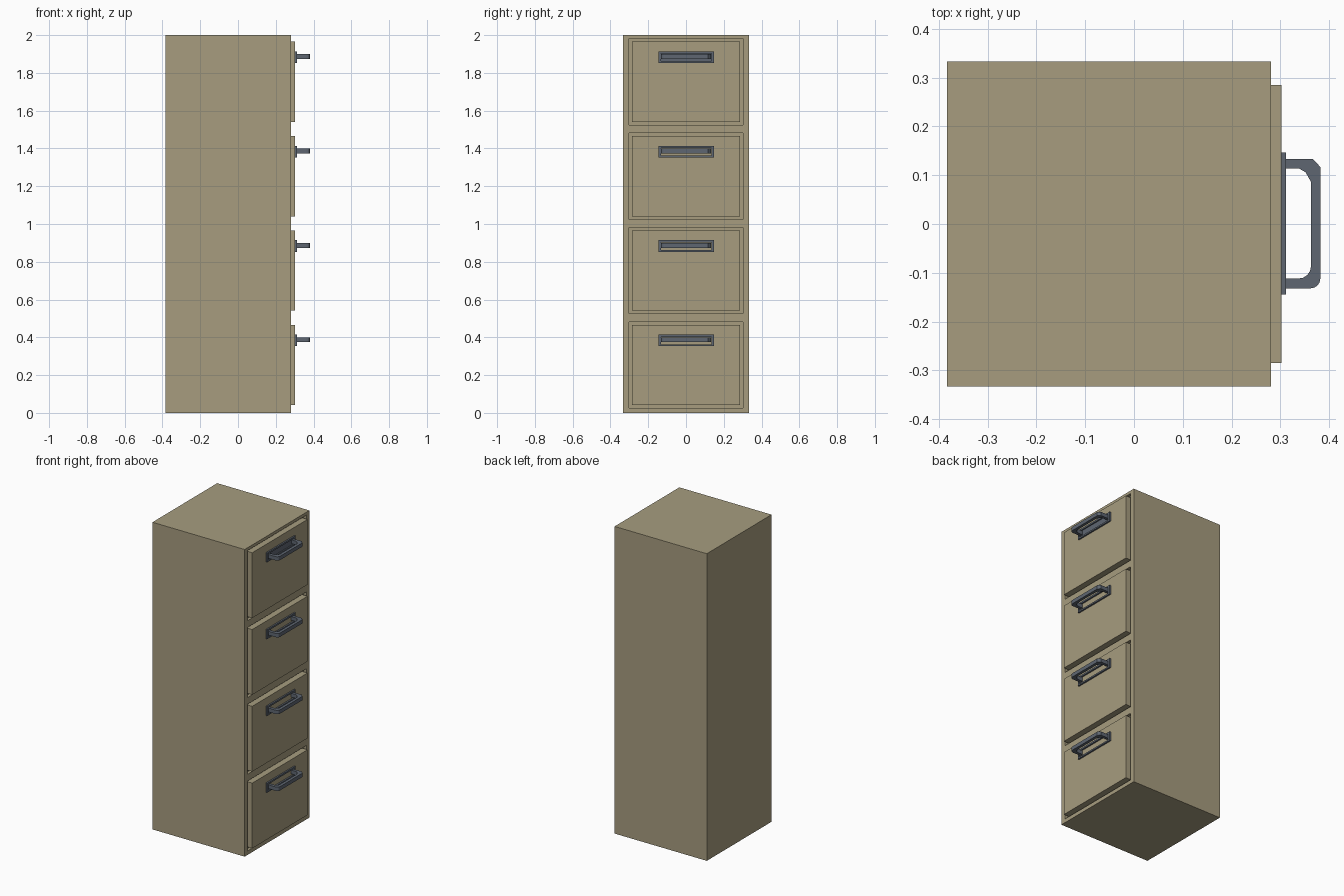
import bpy, bmesh, math

if "Cube" in bpy.data.objects:
    bpy.data.objects.remove(bpy.data.objects["Cube"])


def material(name, color):
    m = bpy.data.materials.new(name)
    m.diffuse_color = (*color, 1)
    m.use_nodes = True
    m.node_tree.nodes["Principled BSDF"].inputs["Base Color"].default_value = m.diffuse_color
    return m


beige = material("beige painted metal", (0.385, 0.335, 0.212))
grey = material("dark grey metal", (0.112, 0.133, 0.165))


def finish(name, bm, mat):
    bmesh.ops.recalc_face_normals(bm, faces=bm.faces)
    me = bpy.data.meshes.new(name)
    bm.to_mesh(me)
    bm.free()
    me.materials.append(mat)
    ob = bpy.data.objects.new(name, me)
    bpy.context.collection.objects.link(ob)
    return ob


def add_box(bm, x, y, z):
    vs = bmesh.ops.create_cube(bm, size=1)["verts"]
    for v in vs:
        v.co = [r[0] if c < 0 else r[1] for c, r in zip(v.co, (x, y, z))]


def boxes(name, mat, *specs):
    bm = bmesh.new()
    for s in specs:
        add_box(bm, *s)
    return finish(name, bm, mat)


ROWS = [0.0, 0.5, 1.0, 1.5]

# Cabinet with four shallow drawer openings
cabinet = boxes("cabinet", beige, ((-0.383, 0.281), (-0.333, 0.333), (0, 2)))
cutter = boxes("opening_cutter", beige,
               *[((0.261, 0.4), (-0.302, 0.302), (z + 0.025, z + 0.481)) for z in ROWS])
cutter.hide_render = True
mod = cabinet.modifiers.new("openings", "BOOLEAN")
mod.object = cutter
mod.operation = "DIFFERENCE"
mod.solver = "EXACT"
bpy.context.view_layer.objects.active = cabinet
bpy.ops.object.modifier_apply(modifier=mod.name)
bpy.data.objects.remove(cutter)


# Pull handle: flat U profile with softened corners
def arc(cx, cy, r, a0, a1, n=4):
    return [(cx + r * math.cos(math.radians(a0 + (a1 - a0) * i / n)),
             cy + r * math.sin(math.radians(a0 + (a1 - a0) * i / n))) for i in range(n + 1)]


def handle(name, z0, z1):
    pts = [(0.302, -0.132)] + arc(0.362, -0.112, 0.02, -90, 0)
    pts += [(0.382, 0.117), (0.367, 0.133), (0.302, 0.133), (0.302, 0.114)]
    pts += [(0.338, 0.114), (0.352, 0.106), (0.363, 0.086)]
    pts += arc(0.337, -0.086, 0.026, 0, -90) + [(0.302, -0.112)]
    bm = bmesh.new()
    f = bm.faces.new([bm.verts.new((x, y, z0)) for x, y in pts])
    ext = bmesh.ops.extrude_face_region(bm, geom=[f])["geom"]
    for v in ext:
        if isinstance(v, bmesh.types.BMVert):
            v.co.z = z1
    return finish(name, bm, grey)


for i, z in enumerate(ROWS, 1):
    # Drawer front
    boxes(f"drawer_front_{i}", beige,
          ((0.261, 0.302), (-0.285, 0.285), (z + 0.041, z + 0.466)))
    # Frame plate around the handle
    fx = (0.302, 0.312)
    boxes(f"handle_frame_{i}", grey,
          (fx, (-0.145, 0.147), (z + 0.403, z + 0.414)),
          (fx, (-0.145, 0.147), (z + 0.353, z + 0.363)),
          (fx, (-0.145, -0.132), (z + 0.363, z + 0.403)),
          (fx, (0.134, 0.147), (z + 0.363, z + 0.403)))
    handle(f"handle_{i}", z + 0.374, z + 0.399)

# Solid backing in the top handle frame
boxes("top_handle_backing", grey, ((0.302, 0.304), (-0.132, 0.134), (1.863, 1.903)))
